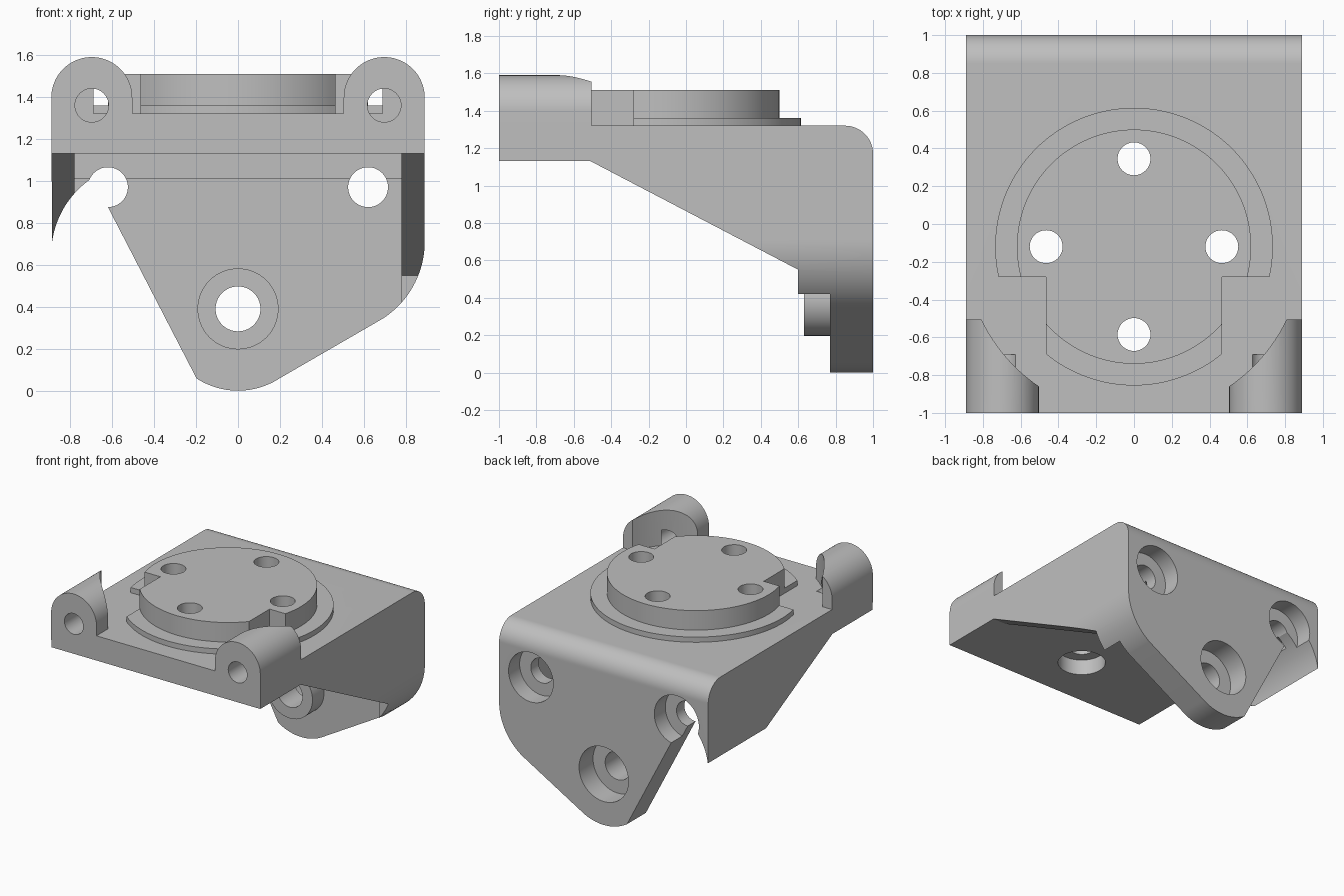
import bpy, bmesh, math
from mathutils import Vector

if "Cube" in bpy.data.objects:
    bpy.data.objects.remove(bpy.data.objects["Cube"], do_unlink=True)

grey = bpy.data.materials.new("plain grey")
grey.use_nodes = True
grey.diffuse_color = (0.52, 0.52, 0.52, 1)
grey.node_tree.nodes["Principled BSDF"].inputs["Base Color"].default_value = (0.52, 0.52, 0.52, 1)


def arc(cx, cy, r, start, end, n=24):
    """Points on an arc, angles in degrees."""
    angles = [math.radians(start + (end - start) * i / n) for i in range(n + 1)]
    return [(cx + r * math.cos(a), cy + r * math.sin(a)) for a in angles]


def prism(name, points, axis, lo, hi):
    """Extrude a flat profile along one axis from lo to hi."""
    place = {"x": lambda p, d: (d, p[0], p[1]),
             "y": lambda p, d: (p[0], d, p[1]),
             "z": lambda p, d: (p[0], p[1], d)}[axis]
    bm = bmesh.new()
    face = bm.faces.new([bm.verts.new(place(p, lo)) for p in points])
    moved = bmesh.ops.extrude_face_region(bm, geom=[face])
    shift = Vector(place((0, 0), hi - lo))
    bmesh.ops.translate(bm, vec=shift, verts=[v for v in moved["geom"] if isinstance(v, bmesh.types.BMVert)])
    bmesh.ops.recalc_face_normals(bm, faces=bm.faces)
    mesh = bpy.data.meshes.new(name)
    bm.to_mesh(mesh)
    bm.free()
    mesh.materials.append(grey)
    ob = bpy.data.objects.new(name, mesh)
    bpy.context.collection.objects.link(ob)
    return ob


def rod(name, cx, cy, r, axis, lo, hi, n=64):
    return prism(name, arc(cx, cy, r, 0, 360, n)[:-1], axis, lo, hi)


def boolean(ob, tool, operation="DIFFERENCE"):
    """Apply a boolean and discard the tool."""
    mod = ob.modifiers.new("cut", "BOOLEAN")
    mod.operation = operation
    mod.solver = "EXACT"
    mod.object = tool
    bpy.context.view_layer.objects.active = ob
    bpy.ops.object.modifier_apply(modifier=mod.name)
    bpy.data.objects.remove(tool, do_unlink=True)


TOP, FRONT, BACK, HALF = 1.32, -1, 1, 0.89

# Bracket body: front outline crossed with side outline
outline = ([(-HALF, TOP)] + arc(-0.454, 0.65, 0.436, 172, 124)
           + [(-0.62, 0.97), (-0.62, 0.875)]
           + arc(0, 0.363, 0.363, 237, 303)
           + arc(0.454, 0.71, 0.436, -57, 0)
           + [(HALF, TOP)])
body = prism("bracket_body", outline, "y", FRONT, BACK)
side = [(FRONT, 1.13), (-0.51, 1.13), (0.6, 0.55), (0.6, -0.2), (BACK, -0.2)]
side += arc(0.85, 1.17, 0.15, 0, 90) + [(0.8, 1.5), (-1.2, 1.5), (-1.2, 1.13)]
boolean(body, prism("side_shape", side, "x", -2, 2), "INTERSECT")

# Hollow between the two side gussets, leaving a rib under the plate
hollow = [(-0.52, -0.5), (0.77, -0.5), (0.77, 1.01), (0.63, 1.01), (0.63, 1.13), (-0.52, 1.13)]
boolean(body, prism("hollow", hollow, "x", -0.78, 0.78))

# Boss around the lower hole
boolean(body, rod("boss", 0, 0.39, 0.193, "y", 0.63, 0.8), "UNION")

# Counterbored holes through the back plate
for x, z, r, big, depth in [(-0.62, 0.97, 0.095, 0.19, 0.865),
                            (0.62, 0.97, 0.095, 0.19, 0.865),
                            (0, 0.39, 0.107, 0.21, 0.83)]:
    boolean(body, rod("hole", x, z, r, "y", 0.5, 1.1))
    boolean(body, rod("counterbore", x, z, big, "y", depth, 1.1))

# Raised round pad on a thin flange, notched at both front corners
def pad_profile(r):
    cy = -0.12
    edge, shoulder = 0.465, -0.28
    a = math.degrees(math.asin((shoulder - cy) / r))
    b = math.degrees(math.acos(edge / r))
    return (arc(0, cy, r, a, 180 - a, 72) + [(-edge, shoulder)]
            + arc(0, cy, r, 180 + b, 360 - b, 32) + [(edge, shoulder)])


flange = prism("pad_flange", pad_profile(0.735), "z", TOP, 1.36)
pad = prism("round_pad", pad_profile(0.62), "z", 1.36, 1.51)

# Four holes through the pad, counterbored from below
for x, y in [(0, 0.345), (0, -0.585), (-0.465, -0.12), (0.465, -0.12)]:
    for part in (body, flange, pad):
        boolean(part, rod("hole", x, y, 0.087, "z", 0.9, 1.7))
    boolean(body, rod("counterbore", x, y, 0.17, "z", 0.9, 1.25))

# Hinge knuckles with pin holes, scooped to clear the pad
knuckles = []
for s, label in ((-1, "right"), (1, "left")):
    cx = s * 0.697
    shape = [(cx + 0.193, TOP)] + arc(cx, 1.397, 0.193, 0, 180, 40) + [(cx - 0.193, TOP)]
    knuckle = prism(label + "_knuckle", shape, "y", FRONT, -0.505)
    boolean(knuckle, rod("scoop", 0, -0.12, 0.895, "z", 1.2, 1.8, 128))
    for part in (knuckle, body):
        boolean(part, rod("pin_hole", cx, 1.36, 0.08, "y", -1.1, -0.69, 40))
    knuckles.append(knuckle)

# Smooth curved faces, keeping machined edges crisp
bpy.ops.object.select_all(action="DESELECT")
for ob in [body, flange, pad] + knuckles:
    ob.select_set(True)
bpy.context.view_layer.objects.active = body
bpy.ops.object.shade_smooth_by_angle(angle=math.radians(25))
